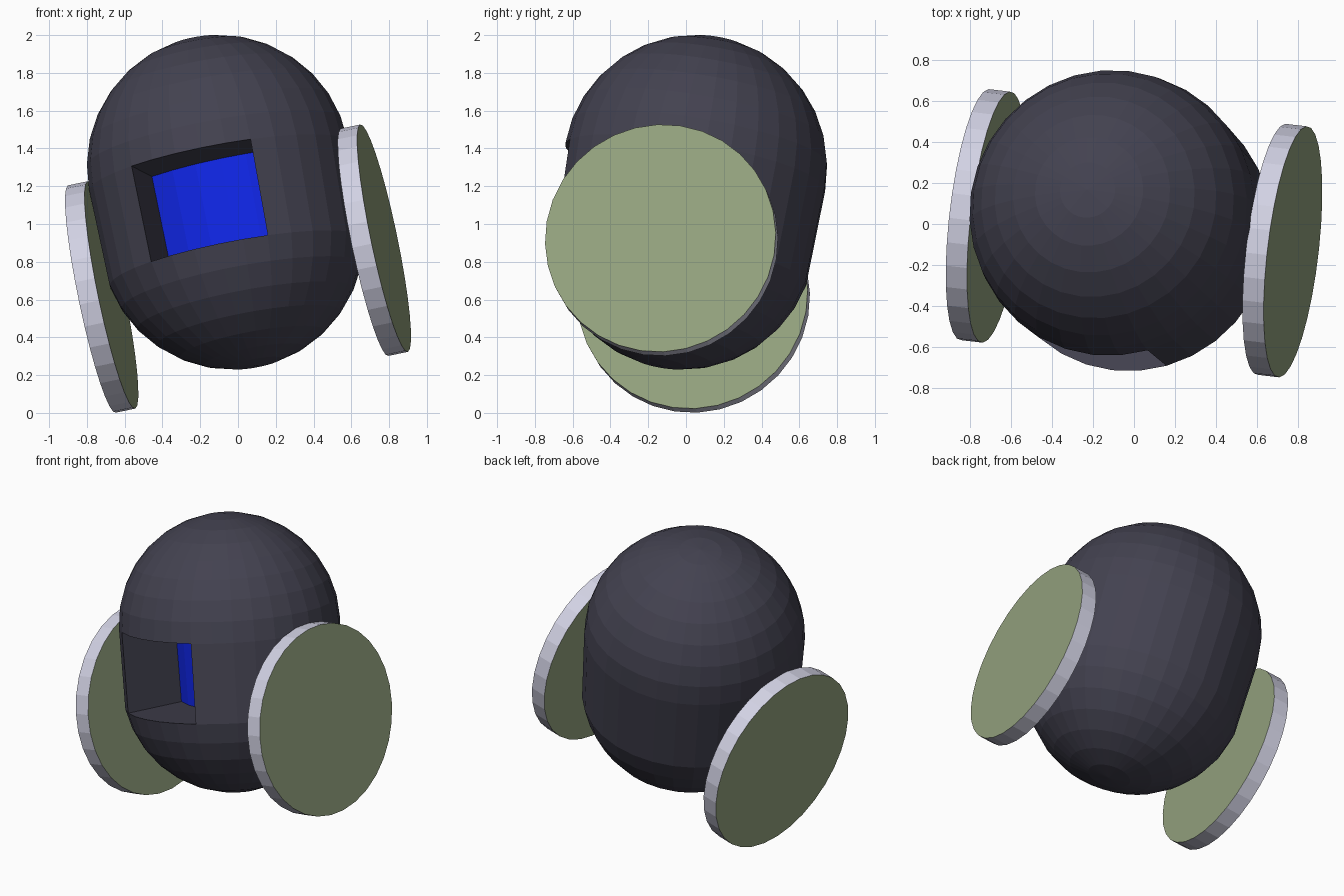
import bpy, bmesh, math
from mathutils import Vector, Matrix

if "Cube" in bpy.data.objects:
    bpy.data.objects.remove(bpy.data.objects["Cube"])

# Tilted local frame: X = axle, Y = backwards, Z = body axis
axle = Vector((0.975, -0.114, 0.203)).normalized()
up = Vector((-0.187, 0.17, 0.967))
up = (up - axle * up.dot(axle)).normalized()
back = up.cross(axle)
frame = Matrix((axle, back, up)).transposed().to_4x4()
frame.translation = (0.0, -0.045, 0.764)


def material(name, colour):
    m = bpy.data.materials.new(name)
    m.diffuse_color = (*colour, 1)
    m.use_nodes = True
    m.node_tree.nodes["Principled BSDF"].inputs["Base Color"].default_value = m.diffuse_color
    return m


shell = material("dark shell", (0.056, 0.054, 0.08))
screen = material("blue screen", (0.005, 0.019, 0.79))
disc = material("sage green", (0.305, 0.376, 0.216))
rim = material("pale grey", (0.64, 0.64, 0.77))


def add_object(name, bm, mats):
    bmesh.ops.recalc_face_normals(bm, faces=bm.faces[:])
    mesh = bpy.data.meshes.new(name)
    bm.to_mesh(mesh)
    bm.free()
    for m in mats:
        mesh.materials.append(m)
    obj = bpy.data.objects.new(name, mesh)
    obj.matrix_world = frame
    bpy.context.collection.objects.link(obj)
    return obj


# Body: sphere with its upper half raised, stretching one ring of faces
RADIUS, LOW, HIGH, DEPTH = 0.70, 0.17, 0.555, 0.45
bm = bmesh.new()
bmesh.ops.create_uvsphere(bm, u_segments=32, v_segments=16, radius=RADIUS)
for v in bm.verts:
    v.co.z += HIGH if v.co.z > -0.01 else LOW


# Screen recess: five faces of the stretched ring pushed straight back
def in_screen(f):
    c = f.calc_center_median()
    angle = math.degrees(math.atan2(c.x, -c.y))
    return 0.1 < c.z < 0.5 and -33.75 < angle < 22.5


picked = [f for f in bm.faces if in_screen(f)]
inward = -sum((f.normal for f in picked), Vector())
if inward.y < 0:
    inward.negate()
inward.z = 0
inward.normalize()
result = bmesh.ops.extrude_face_region(bm, geom=picked)["geom"]
bmesh.ops.translate(bm, vec=inward * DEPTH,
                    verts=[g for g in result if isinstance(g, bmesh.types.BMVert)])
for g in result:
    if isinstance(g, bmesh.types.BMFace):
        g.material_index = 1
leftover = [f for f in picked if f.is_valid]
if leftover:
    bmesh.ops.delete(bm, geom=leftover, context='FACES_ONLY')
add_object("body", bm, [shell, screen])

# Wheels: thin cylinders on the axle with green caps and a grey rim
for name, side in (("right_wheel", 1), ("left_wheel", -1)):
    bm = bmesh.new()
    place = Matrix.Translation((side * 0.742, 0, 0)) @ Matrix.Rotation(math.pi / 2, 4, 'Y')
    bmesh.ops.create_cone(bm, cap_ends=True, segments=32, radius1=0.615,
                          radius2=0.615, depth=0.106, matrix=place)
    for f in bm.faces:
        f.material_index = 0 if len(f.verts) > 4 else 1
    add_object(name, bm, [disc, rim])
